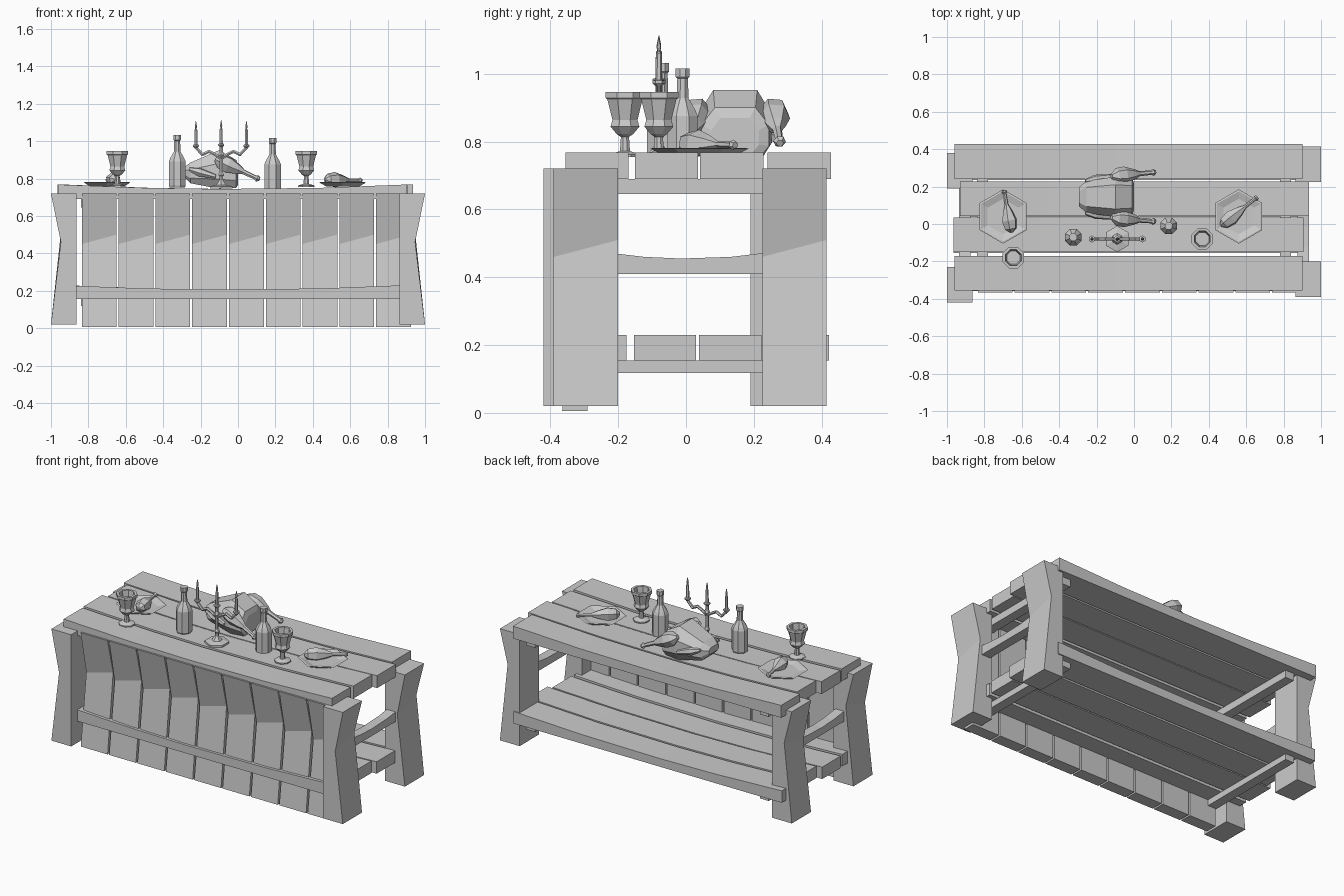
import bpy, bmesh, math
from mathutils import Vector

cube = bpy.data.objects.get("Cube")
if cube:
    bpy.data.objects.remove(cube, do_unlink=True)

GREY = (0.6, 0.6, 0.6, 1.0)
mat = bpy.data.materials.new("plain_grey")
mat.use_nodes = True
mat.diffuse_color = GREY
mat.node_tree.nodes["Principled BSDF"].inputs["Base Color"].default_value = GREY


def loft(name, rings):
    """Skin a list of equal-length point rings and cap both ends."""
    bm = bmesh.new()
    vs = [[bm.verts.new(p) for p in ring] for ring in rings]
    n = len(vs[0])
    for a, b in zip(vs, vs[1:]):
        for i in range(n):
            j = (i + 1) % n
            bm.faces.new((a[i], a[j], b[j], b[i]))
    bm.faces.new(vs[0][::-1])
    bm.faces.new(vs[-1])
    bmesh.ops.recalc_face_normals(bm, faces=bm.faces)
    me = bpy.data.meshes.new(name)
    bm.to_mesh(me)
    bm.free()
    me.materials.append(mat)
    ob = bpy.data.objects.new(name, me)
    bpy.context.collection.objects.link(ob)
    return ob


def lathe(name, profile, sides, origin, axis=(0, 0, 1), turn=0.5):
    """Revolve (radius, height) pairs about an axis through origin."""
    q = Vector((0, 0, 1)).rotation_difference(Vector(axis))
    rings = []
    for r, h in profile:
        ring = []
        for i in range(sides):
            a = 2 * math.pi * (i + turn) / sides
            ring.append(Vector(origin) + q @ Vector((r * math.cos(a), r * math.sin(a), h)))
        rings.append(ring)
    return loft(name, rings)


def limb(name, start, end, profile, sides=6):
    """Revolved form from start to end; profile is (radius, fraction)."""
    d = Vector(end) - Vector(start)
    return lathe(name, [(r, t * d.length) for r, t in profile], sides, start, d)


def board(name, x, y, z, sag=0.0, along_y=False):
    """Board with a straight underside and a top worn down in the middle."""
    rings = []
    lo, hi = y if along_y else x
    for t in (0, 0.25, 0.46, 0.75, 1):
        p = lo + (hi - lo) * t
        top = z[1] - sag * (1 - (2 * t - 1) ** 2)
        if along_y:
            rings.append([(x[0], p, z[0]), (x[1], p, z[0]), (x[1], p, top), (x[0], p, top)])
        else:
            rings.append([(p, y[0], z[0]), (p, y[1], z[0]), (p, y[1], top), (p, y[0], top)])
    return loft(name, rings)


# Legs, pinched on their outer faces
for name, s, y0 in (("front_left_leg", 1, -0.39), ("front_right_leg", -1, -0.42),
                    ("back_left_leg", 1, 0.225), ("back_right_leg", -1, 0.19)):
    y1 = y0 + 0.19
    tilt = 0.025
    rings = []
    for z, out, k in ((0.02, 1.0, 0), (0.485, 0.947, tilt), (0.72, 1.0, 0)):
        rings.append([(s * 0.863, y0, z - k), (s * out, y0, z - k),
                      (s * out, y1, z + k), (s * 0.863, y1, z + k)])
    loft(name, rings)

# Table top and lower shelf boards
ROWS = (((-0.96, 0.90), (-0.355, -0.17)), ((-0.965, 0.905), (-0.15, 0.035)),
        ((-0.93, 0.935), (0.042, 0.228)), ((-0.96, 0.90), (0.24, 0.428)))
for i, (x, y) in enumerate(ROWS):
    board(f"top_board_{i + 1}", x, y, (0.69, 0.768), 0.024)
    board(f"shelf_board_{i + 1}", x, (y[0] - 0.004, y[1] - 0.006), (0.155, 0.23), 0.024)

# Cross rails under both decks, and worn rungs between the legs
for side, s in (("left", 1), ("right", -1)):
    cx = s * 0.81
    for level, z in (("top", (0.645, 0.69)), ("shelf", (0.118, 0.155))):
        board(f"{side}_{level}_rail", (cx - 0.03, cx + 0.03), (-0.30, 0.38), z, 0, True)
    cx = s * 0.905
    board(f"{side}_rung", (cx - 0.03, cx + 0.03), (-0.25, 0.26), (0.41, 0.475), 0.02, True)

# Upright front panels, pinched on the front face
for i in range(9):
    x0 = -0.835 + 0.1967 * i
    x1 = x0 + 0.186
    k = 0.025
    rings = []
    for z, y, e in ((0.006, -0.365, 0), (0.475, -0.31, k), (0.72, -0.366, 0)):
        rings.append([(x0, y, z - e), (x1, y, z + e), (x1, -0.29, z + e), (x0, -0.29, z - e)])
    loft(f"front_panel_{i + 1}", rings)

# Hexagonal plates, each with a drumstick
PLATE = ((0.10, 0), (0.145, 0.022), (0.135, 0.024), (0.095, 0.012))
DRUM = ((0.008, 0), (0.032, 0.08), (0.042, 0.28), (0.026, 0.5), (0.010, 0.66),
        (0.009, 0.92), (0.016, 0.96), (0.010, 1))
for side, x, meat, bone in (("right", -0.70, (-0.655, -0.045), (-0.695, 0.18)),
                            ("left", 0.56, (0.465, -0.01), (0.66, 0.145))):
    lathe(f"{side}_plate", PLATE, 6, (x, 0.04, 0.757))
    limb(f"{side}_drumstick", (*meat, 0.795), (*bone, 0.79), DRUM)

# Goblets with hollow bowls
GOBLET = ((0.048, 0), (0.048, 0.008), (0.016, 0.018), (0.013, 0.06), (0.026, 0.068),
          (0.046, 0.09), (0.040, 0.11), (0.056, 0.17), (0.062, 0.175), (0.062, 0.192),
          (0.046, 0.192), (0.038, 0.125))
for side, x, y in (("right", -0.645, -0.18), ("left", 0.365, -0.08)):
    lathe(f"{side}_goblet", GOBLET, 8, (x, y, 0.754))

# Bottles
BOTTLE = ((0.044, 0), (0.048, 0.01), (0.048, 0.14), (0.040, 0.158), (0.019, 0.192),
          (0.017, 0.25), (0.022, 0.255), (0.022, 0.28), (0.014, 0.28))
for side, x, y, z in (("right", -0.325, -0.07, 0.752), ("left", 0.185, -0.01, 0.736)):
    lathe(f"{side}_bottle", BOTTLE, 8, (x, y, z))

# Candelabrum: foot, stem, arms, cups and candles
CX, CY = -0.09, -0.08
lathe("candle_foot", ((0.07, 0), (0.07, 0.012), (0.03, 0.02), (0.012, 0.045)), 6, (CX, CY, 0.746))
lathe("candle_stem", ((0.012, 0), (0.011, 0.05), (0.018, 0.06), (0.010, 0.075), (0.010, 0.15),
                      (0.018, 0.165), (0.010, 0.185), (0.010, 0.24)), 6, (CX, CY, 0.76))
CANDLE = ((0.006, 0), (0.019, 0.012), (0.019, 0.02), (0.010, 0.022), (0.009, 0.10),
          (0.004, 0.105), (0.007, 0.118), (0.001, 0.148))
lathe("middle_candle", CANDLE, 6, (CX, CY, 0.965))
for side, s in (("left", 1), ("right", -1)):
    path = [(CX + s * dx, CY, z) for dx, z in
            ((0.0, 0.905), (0.035, 0.93), (0.065, 0.945), (0.10, 0.928), (0.135, 0.965))]
    for i, (a, b) in enumerate(zip(path, path[1:])):
        limb(f"{side}_candle_arm_{i + 1}", a, b, ((0.009, -0.06), (0.009, 1.06)))
    lathe(f"{side}_candle", CANDLE, 6, (CX + s * 0.135, CY, 0.96))

# Roast bird: faceted body and two legs
BY = 0.145
rings = []
for x, w, z0, z1 in ((-0.295, 0.05, 0.815, 0.855), (-0.255, 0.085, 0.775, 0.885),
                     (-0.10, 0.108, 0.745, 0.952), (-0.01, 0.10, 0.75, 0.90),
                     (0.0, 0.07, 0.765, 0.87)):
    zm = z0 + (z1 - z0) * 0.66
    zl = z0 + (z1 - z0) * 0.25
    half = ((w * 0.6, z1), (w, zm), (w, zl), (w * 0.7, z0))
    rings.append([(x, BY + a, z) for a, z in half] + [(x, BY - a, z) for a, z in half[::-1]])
loft("bird_body", rings)
LEG = ((0.014, 0), (0.042, 0.12), (0.046, 0.3), (0.028, 0.52), (0.014, 0.64),
       (0.012, 0.9), (0.019, 0.95), (0.011, 1))
for side, s in (("back", 1), ("front", -1)):
    limb(f"bird_{side}_leg", (-0.12, BY + s * 0.11, 0.905), (0.115, BY + s * 0.132, 0.795), LEG)
    limb(f"bird_{side}_wing", (-0.26, BY + s * 0.085, 0.85), (-0.12, BY + s * 0.11, 0.81),
         ((0.01, 0), (0.024, 0.4), (0.012, 1)))
